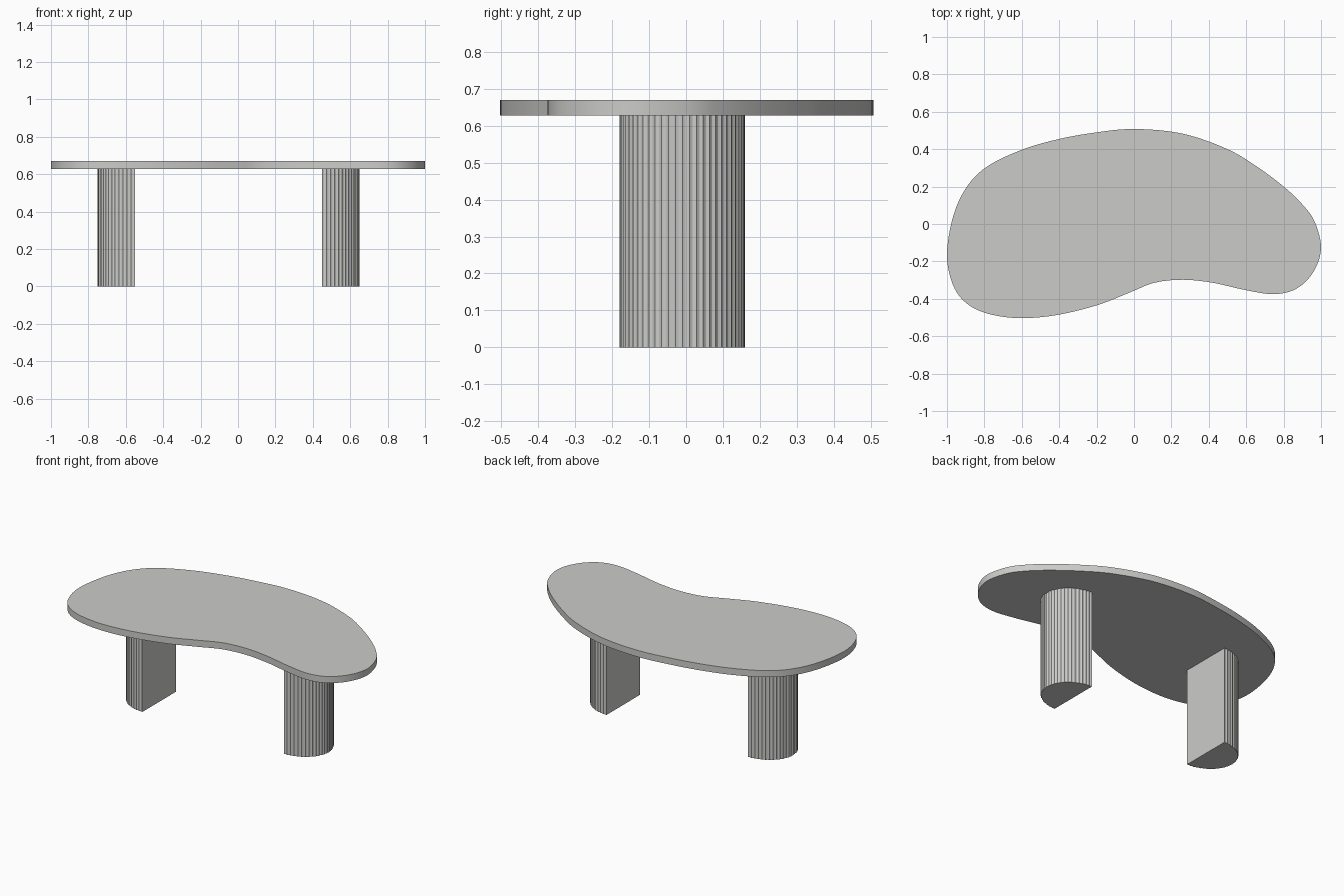
import bpy, bmesh, math
from mathutils import Vector

if "Cube" in bpy.data.objects:
    bpy.data.objects.remove(bpy.data.objects["Cube"])

mat = bpy.data.materials.new("light grey")
mat.diffuse_color = (0.6, 0.6, 0.59, 1)
mat.use_nodes = True
mat.node_tree.nodes["Principled BSDF"].inputs["Base Color"].default_value = mat.diffuse_color


def prism(name, outline, z0, z1, angle):
    """Extrude a closed counter-clockwise outline between two heights."""
    bm = bmesh.new()
    face = bm.faces.new([bm.verts.new((x, y, z0)) for x, y in outline])
    ext = bmesh.ops.extrude_face_region(bm, geom=[face], use_keep_orig=True)
    verts = [g for g in ext["geom"] if isinstance(g, bmesh.types.BMVert)]
    bmesh.ops.translate(bm, verts=verts, vec=(0, 0, z1 - z0))
    bmesh.ops.recalc_face_normals(bm, faces=bm.faces)
    me = bpy.data.meshes.new(name)
    bm.to_mesh(me)
    bm.free()
    me.materials.append(mat)
    ob = bpy.data.objects.new(name, me)
    bpy.context.collection.objects.link(ob)
    bpy.ops.object.select_all(action='DESELECT')
    ob.select_set(True)
    bpy.context.view_layer.objects.active = ob
    bpy.ops.object.shade_smooth_by_angle(angle=math.radians(angle))
    return ob


def smooth_loop(points, steps):
    """Closed Catmull-Rom curve through the points."""
    p = [Vector(q) for q in points]
    n, out = len(p), []
    for i in range(n):
        a, b, c, d = (p[(i + k) % n] for k in (-1, 0, 1, 2))
        for s in range(steps):
            t = s / steps
            out.append(0.5 * (2 * b + (c - a) * t + (2 * a - 5 * b + 4 * c - d) * t * t
                              + (3 * b - a - 3 * c + d) * t ** 3))
    return out


# Kidney-shaped top
kidney = [(1.0, -0.13), (0.967, 0.01), (0.9, 0.105), (0.8, 0.2), (0.66, 0.305),
          (0.5, 0.4), (0.26, 0.483), (0.0, 0.508), (-0.22, 0.487), (-0.42, 0.45),
          (-0.61, 0.393), (-0.79, 0.304), (-0.9, 0.19), (-0.97, 0.03), (-1.0, -0.17),
          (-0.968, -0.325), (-0.9, -0.42), (-0.79, -0.477), (-0.62, -0.503),
          (-0.42, -0.488), (-0.2, -0.435), (-0.02, -0.365), (0.11, -0.314),
          (0.26, -0.298), (0.42, -0.314), (0.6, -0.354), (0.75, -0.375),
          (0.87, -0.345), (0.96, -0.255)]
prism("table_top", smooth_loop(kidney, 6), 0.628, 0.67, 30)


# Fluted half-oval legs, flat sides facing each other
def half_oval(cx, side, flutes=28, depth=0.004):
    pts = []
    for i in range(flutes * 4 + 1):
        a = -math.pi / 2 + math.pi * i / (flutes * 4)
        cut = depth * math.sin(math.pi * (i % 4) / 4)
        pts.append((cx + side * (0.2 - cut) * math.cos(a),
                    -0.01 + (0.17 - cut) * math.sin(a)))
    return pts if side > 0 else pts[::-1]


for name, cx, side in (("right_leg", 0.45, 1), ("left_leg", -0.55, -1)):
    prism(name, half_oval(cx, side), 0, 0.628, 20)
